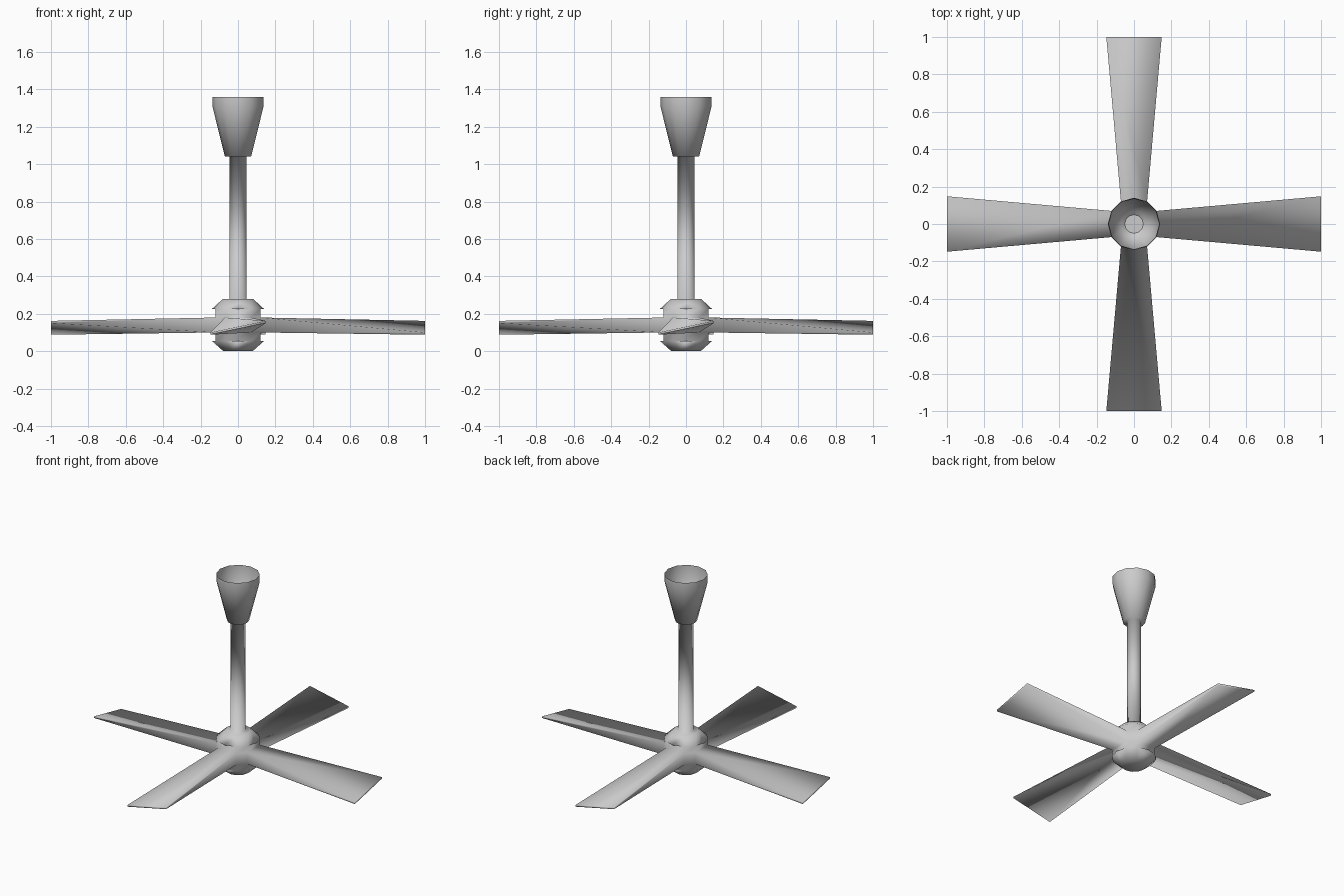
import bpy, bmesh
from math import cos, sin, radians

if "Cube" in bpy.data.objects:
    bpy.data.objects.remove(bpy.data.objects["Cube"])

ALL = range(0, 360, 30)
CORNERS = [a for a in ALL if a % 90]        # ring without the four blade-seat points


def ring(bm, r, z, angles=ALL):
    return {a: bm.verts.new((r * cos(radians(a)), r * sin(radians(a)), z)) for a in angles}


def bridge(bm, a, b):
    for i in ALL:
        j = (i + 30) % 360
        bm.faces.new((a[i], a[j], b[j], b[i]))


def finish(name, bm):
    me = bpy.data.meshes.new(name)
    bm.to_mesh(me)
    bm.free()
    ob = bpy.data.objects.new(name, me)
    bpy.context.collection.objects.link(ob)
    me.shade_smooth()                       # everything is softly shaded, no sharp edges
    return ob


# Fan body: one continuous skin of hub, blades, down rod and ceiling cup
bm = bmesh.new()
base = ring(bm, 0.078, 0)
low = ring(bm, 0.14, 0.055)
root_low = ring(bm, 0.14, 0.10, CORNERS)
root_high = ring(bm, 0.14, 0.18, CORNERS)
high = ring(bm, 0.14, 0.225)
bm.faces.new([base[a] for a in reversed(ALL)])
bridge(bm, base, low)

# Hub corners between the blades
for a in range(30, 360, 90):
    b = a + 30
    for lo, hi in ((low, root_low), (root_low, root_high), (root_high, high)):
        bm.faces.new((lo[a], lo[b], hi[b], hi[a]))

# Four blades: thick upright root blending to a thin tilted tip
for a in range(0, 360, 90):
    l, r = (a - 30) % 360, a + 30
    bm.faces.new((low[l], low[a], low[r]))
    bm.faces.new((low[l], low[r], root_low[r], root_low[l]))
    bm.faces.new((high[r], high[a], high[l]))
    bm.faces.new((root_high[l], root_high[r], high[r], high[l]))
    c, s = round(cos(radians(a))), round(sin(radians(a)))
    tip = [bm.verts.new((c - s * y, s + c * y, z)) for y, z in
           ((-0.148, 0.088), (0.148, 0.15), (0.148, 0.162), (-0.148, 0.10))]
    root = [root_low[l], root_low[r], root_high[r], root_high[l]]
    for i in range(4):
        j = (i + 1) % 4
        bm.faces.new((root[j], root[i], tip[i], tip[j]))
    bm.faces.new(tip)

# Upper hub dome, rod and open cup
prev = high
for r, z in ((0.08, 0.28), (0.046, 0.28), (0.046, 1.04), (0.07, 1.04),
             (0.137, 1.31), (0.137, 1.36)):
    nxt = ring(bm, r, z)
    bridge(bm, prev, nxt)
    prev = nxt
bmesh.ops.recalc_face_normals(bm, faces=bm.faces)
finish("fan_body", bm)

# Rod end seen inside the cup
bm = bmesh.new()
bm.faces.new(ring(bm, 0.05, 1.045).values())
finish("rod_end", bm)
